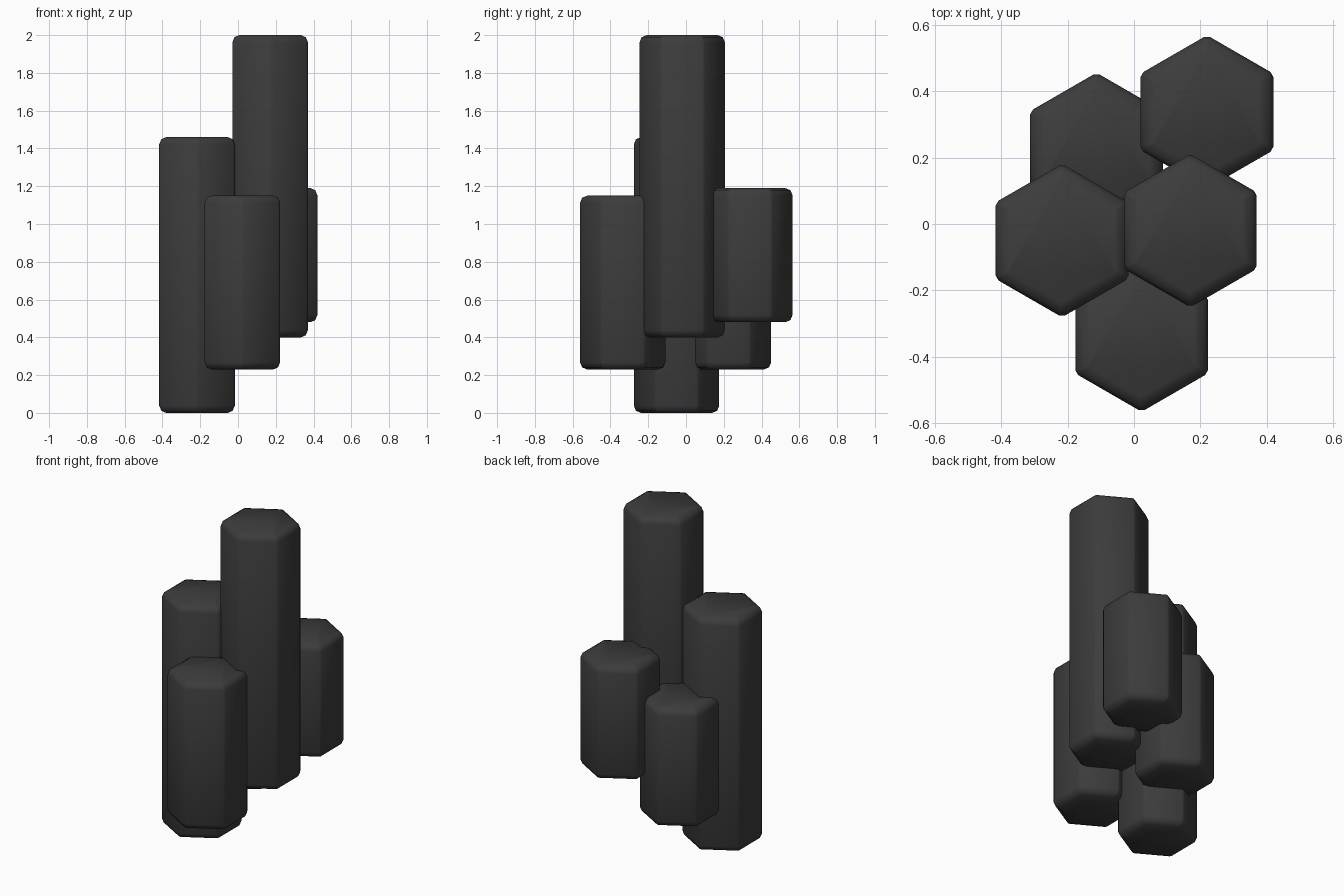
import bpy, bmesh, math
from mathutils import Matrix

if "Cube" in bpy.data.objects:
    bpy.data.objects.remove(bpy.data.objects["Cube"])

stone = bpy.data.materials.new("dark_stone")
stone.diffuse_color = (0.045, 0.045, 0.045, 1)
stone.use_nodes = True
stone.node_tree.nodes["Principled BSDF"].inputs["Base Color"].default_value = stone.diffuse_color


def bevel_edges(bm, edges, width, segments):
    bmesh.ops.bevel(bm, geom=edges, offset=width, segments=segments,
                    profile=0.5, affect='EDGES')


def hex_column(name, x, y, z0, z1, radius=0.231):
    """Hexagonal prism, corners on the y axis, with softened caps and corners."""
    bm = bmesh.new()
    bmesh.ops.create_cone(bm, cap_ends=True, cap_tris=False, segments=6,
                          radius1=radius, radius2=radius, depth=z1 - z0,
                          matrix=Matrix.Translation((x, y, (z0 + z1) / 2)))
    upright = [e for e in bm.edges if abs(e.verts[0].co.z - e.verts[1].co.z) > 0.1]
    bevel_edges(bm, upright, 0.01, 1)
    caps = [e for e in bm.edges if abs(e.verts[0].co.z - e.verts[1].co.z) < 0.01]
    bevel_edges(bm, caps, 0.038, 2)
    bmesh.ops.recalc_face_normals(bm, faces=bm.faces[:])
    mesh = bpy.data.meshes.new(name)
    bm.to_mesh(mesh)
    bm.free()
    mesh.materials.append(stone)
    ob = bpy.data.objects.new(name, mesh)
    bpy.context.scene.collection.objects.link(ob)
    return ob


# five staggered columns
cluster = hex_column("column_cluster", 0.17, -0.02, 0.40, 2.00)
others = [
    hex_column("left_column", -0.217, -0.05, 0.00, 1.46),
    hex_column("front_column", 0.023, -0.335, 0.23, 1.15),
    hex_column("back_right_column", 0.22, 0.338, 0.48, 1.19),
    hex_column("back_left_column", -0.113, 0.225, 0.23, 0.97),
]

# fuse the columns into one solid
for col in others:
    mod = cluster.modifiers.new("fuse", 'BOOLEAN')
    mod.operation = 'UNION'
    mod.solver = 'EXACT'
    mod.object = col
bpy.context.view_layer.update()
deps = bpy.context.evaluated_depsgraph_get()
fused = bpy.data.meshes.new_from_object(cluster.evaluated_get(deps))
cluster.modifiers.clear()

# keep the fused solid, or the separate columns if the fusing fails
if len(fused.polygons) > 100:
    cluster.data = fused
    for col in others:
        bpy.data.objects.remove(col)
    shown = [cluster]
else:
    shown = [cluster] + others

for ob in shown:
    bpy.ops.object.select_all(action='DESELECT')
    ob.select_set(True)
    bpy.context.view_layer.objects.active = ob
    bpy.ops.object.shade_smooth_by_angle(angle=math.radians(46))
